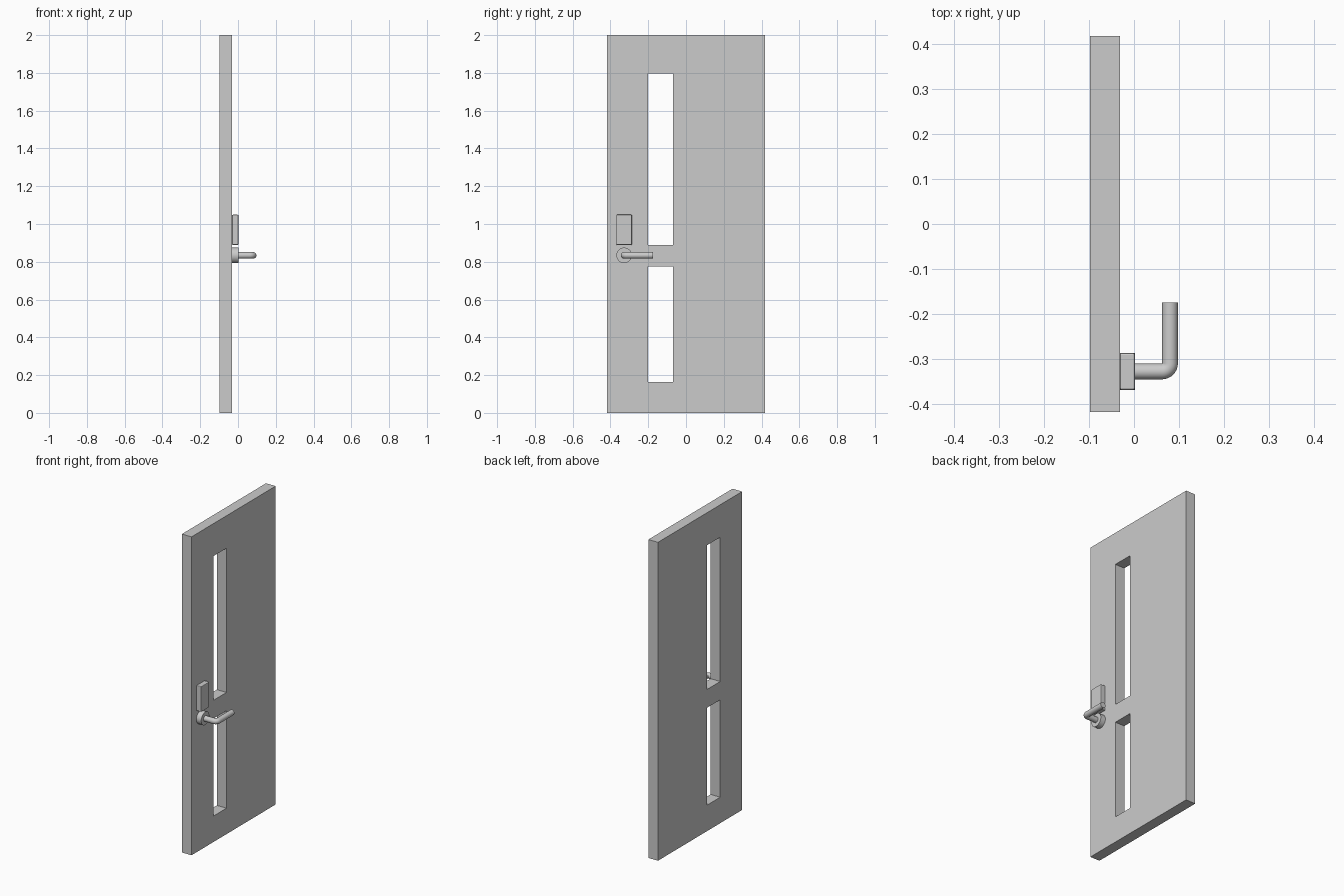
import bpy, bmesh, math
from mathutils import Vector

if "Cube" in bpy.data.objects:
    bpy.data.objects.remove(bpy.data.objects["Cube"])

X_BACK, X_FRONT, X_PLATE = -0.0975, -0.031, 0.002
LOCK_Y, LEVER_Z = -0.3275, 0.834


def finish(name, bm):
    mesh = bpy.data.meshes.new(name)
    bmesh.ops.recalc_face_normals(bm, faces=bm.faces)
    bm.to_mesh(mesh)
    bm.free()
    obj = bpy.data.objects.new(name, mesh)
    bpy.context.collection.objects.link(obj)
    return obj


def smooth(obj, angle=35):
    bpy.ops.object.select_all(action='DESELECT')
    obj.select_set(True)
    bpy.context.view_layer.objects.active = obj
    bpy.ops.object.shade_smooth_by_angle(angle=math.radians(angle))


# Door leaf: a grid of panels with two left open as slots, then thickened
ys = [-0.4175, -0.20, -0.07, 0.4175]
zs = [0, 0.163, 0.775, 0.89, 1.796, 2]
bm = bmesh.new()
grid = [[bm.verts.new((X_BACK, y, z)) for z in zs] for y in ys]
for i in range(3):
    for j in range(5):
        if i == 1 and j in (1, 3):
            continue
        bm.faces.new((grid[i][j], grid[i + 1][j], grid[i + 1][j + 1], grid[i][j + 1]))
ext = bmesh.ops.extrude_face_region(bm, geom=bm.faces[:], use_keep_orig=True)
bmesh.ops.translate(bm, vec=(X_FRONT - X_BACK, 0, 0),
                    verts=[g for g in ext["geom"] if isinstance(g, bmesh.types.BMVert)])
finish("door_leaf", bm)

# Lock plate above the lever
bpy.ops.mesh.primitive_cube_add(size=1, location=((X_FRONT + X_PLATE) / 2, LOCK_Y, 0.969))
plate = bpy.context.object
plate.name = "lock_plate"
plate.scale = (X_PLATE - X_FRONT, 0.082, 0.16)
bpy.ops.object.transform_apply(location=False, rotation=False, scale=True)
bevel = plate.modifiers.new("soft_edges", 'BEVEL')
bevel.width = 0.004
bevel.segments = 2

# Round rose behind the lever
bpy.ops.mesh.primitive_cylinder_add(vertices=32, radius=0.041, depth=X_PLATE - X_FRONT,
                                    location=((X_FRONT + X_PLATE) / 2, LOCK_Y, LEVER_Z),
                                    rotation=(0, math.pi / 2, 0))
rose = bpy.context.object
rose.name = "lever_rose"
smooth(rose)

# Lever: round bar swept out of the rose and around a tight bend
R, LX, BEND = 0.0175, 0.08, 0.018
path = [Vector((-0.005, LOCK_Y, LEVER_Z))]
for k in range(9):
    a = math.pi / 2 * k / 8
    path.append(Vector((LX - BEND + BEND * math.sin(a),
                        LOCK_Y + BEND - BEND * math.cos(a), LEVER_Z)))
path.append(Vector((LX, -0.174, LEVER_Z)))
dirs = [Vector((1, 0, 0))] + [Vector((math.cos(math.pi / 2 * k / 8), math.sin(math.pi / 2 * k / 8), 0))
                              for k in range(9)] + [Vector((0, 1, 0))]
bm = bmesh.new()
N = 24
rings = []
for p, d in zip(path, dirs):
    side = Vector((-d.y, d.x, 0))
    rings.append([bm.verts.new(p + R * (side * math.cos(2 * math.pi * n / N)
                                        + Vector((0, 0, math.sin(2 * math.pi * n / N)))))
                  for n in range(N)])
for a, b in zip(rings, rings[1:]):
    for n in range(N):
        m = (n + 1) % N
        bm.faces.new((a[n], a[m], b[m], b[n]))
bm.faces.new(rings[0])
bm.faces.new(rings[-1])
smooth(finish("lever_handle", bm))
